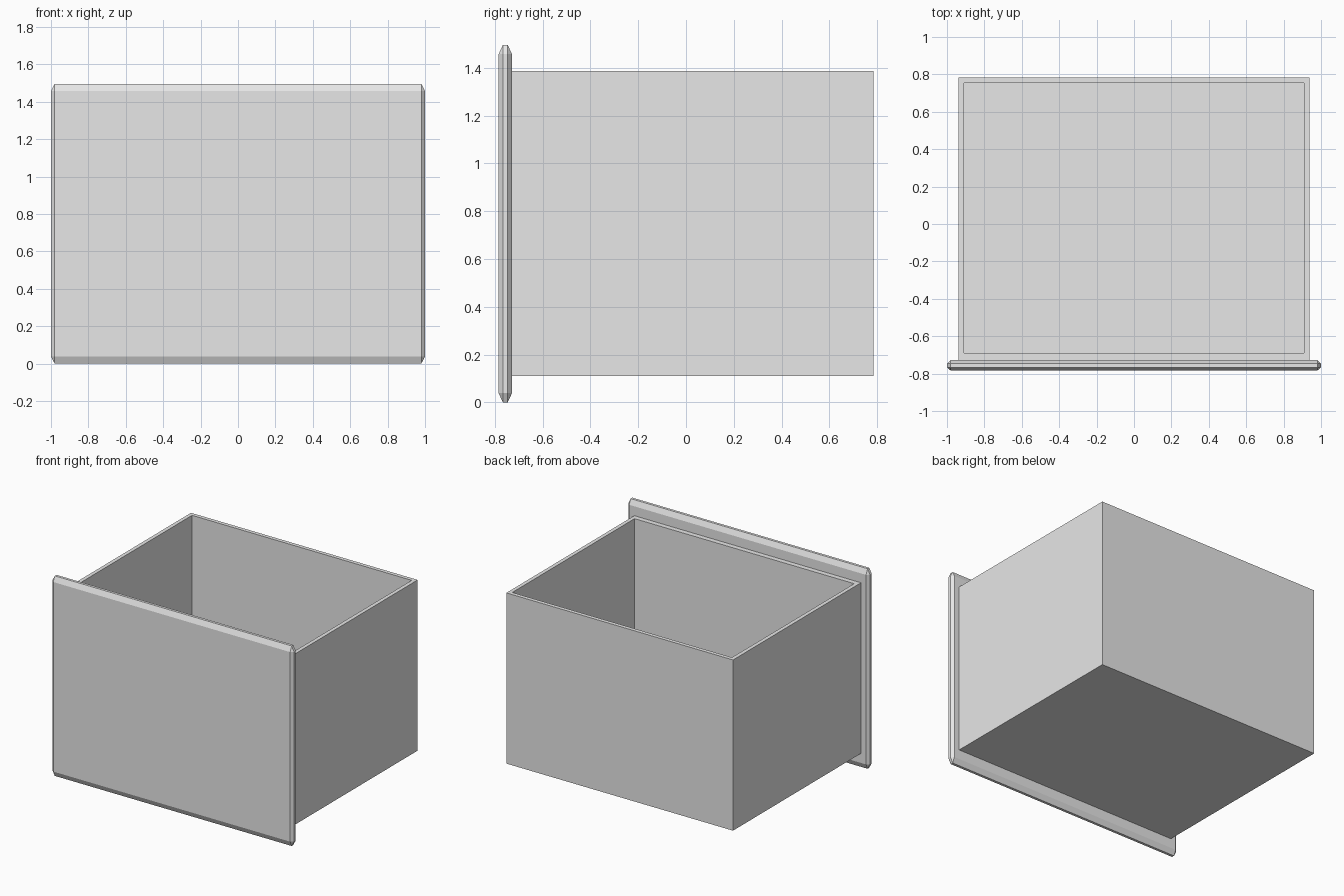
import bpy
import bmesh
from itertools import product
from mathutils import Vector

if "Cube" in bpy.data.objects:
    bpy.data.objects.remove(bpy.data.objects["Cube"], do_unlink=True)

# Single plain grey
grey = bpy.data.materials.new("light_grey")
grey.use_nodes = True
colour = (0.8, 0.8, 0.8, 1.0)
grey.diffuse_color = colour
grey.node_tree.nodes["Principled BSDF"].inputs["Base Color"].default_value = colour


def make_object(name, bm):
    bmesh.ops.recalc_face_normals(bm, faces=bm.faces)
    mesh = bpy.data.meshes.new(name)
    bm.to_mesh(mesh)
    bm.free()
    mesh.materials.append(grey)
    obj = bpy.data.objects.new(name, mesh)
    bpy.context.collection.objects.link(obj)
    return obj


def block(bm, low, high):
    """Add an axis-aligned box between two corners."""
    low, high = Vector(low), Vector(high)
    verts = bmesh.ops.create_cube(bm, size=1)["verts"]
    bmesh.ops.scale(bm, vec=high - low, verts=verts)
    bmesh.ops.translate(bm, vec=(low + high) / 2, verts=verts)
    return verts


def chamfered_panel(name, centre, half, cut):
    """Box with every edge chamfered by its own amount per axis."""
    bm = bmesh.new()
    for axis in range(3):
        for signs in product((-1, 1), repeat=3):
            corner = [s * (h if i == axis else h - c)
                      for i, (s, h, c) in enumerate(zip(signs, half, cut))]
            bm.verts.new(Vector(centre) + Vector(corner))
    bmesh.ops.convex_hull(bm, input=bm.verts)
    bmesh.ops.dissolve_limit(bm, angle_limit=0.01, verts=bm.verts, edges=bm.edges)
    return make_object(name, bm)


# Drawer front, overhanging the box on all sides
chamfered_panel("drawer_front", (0, -0.756, 0.748),
                (1.0, 0.028, 0.748), (0.02, 0.018, 0.039))

# Open box: inset the top face and push it down to the floor
bm = bmesh.new()
block(bm, (-0.938, -0.728, 0.11), (0.938, 0.784, 1.387))
bm.normal_update()
top = max(bm.faces, key=lambda f: f.calc_center_median().z)
bmesh.ops.inset_region(bm, faces=[top], thickness=0.029, use_even_offset=True)
# Slightly thicker wall behind the drawer front
for v in top.verts:
    if v.co.y < 0:
        v.co.y = -0.69
floor = bmesh.ops.extrude_discrete_faces(bm, faces=[top])["faces"][0]
for v in floor.verts:
    v.co.z = 0.14
make_object("drawer_box", bm)
